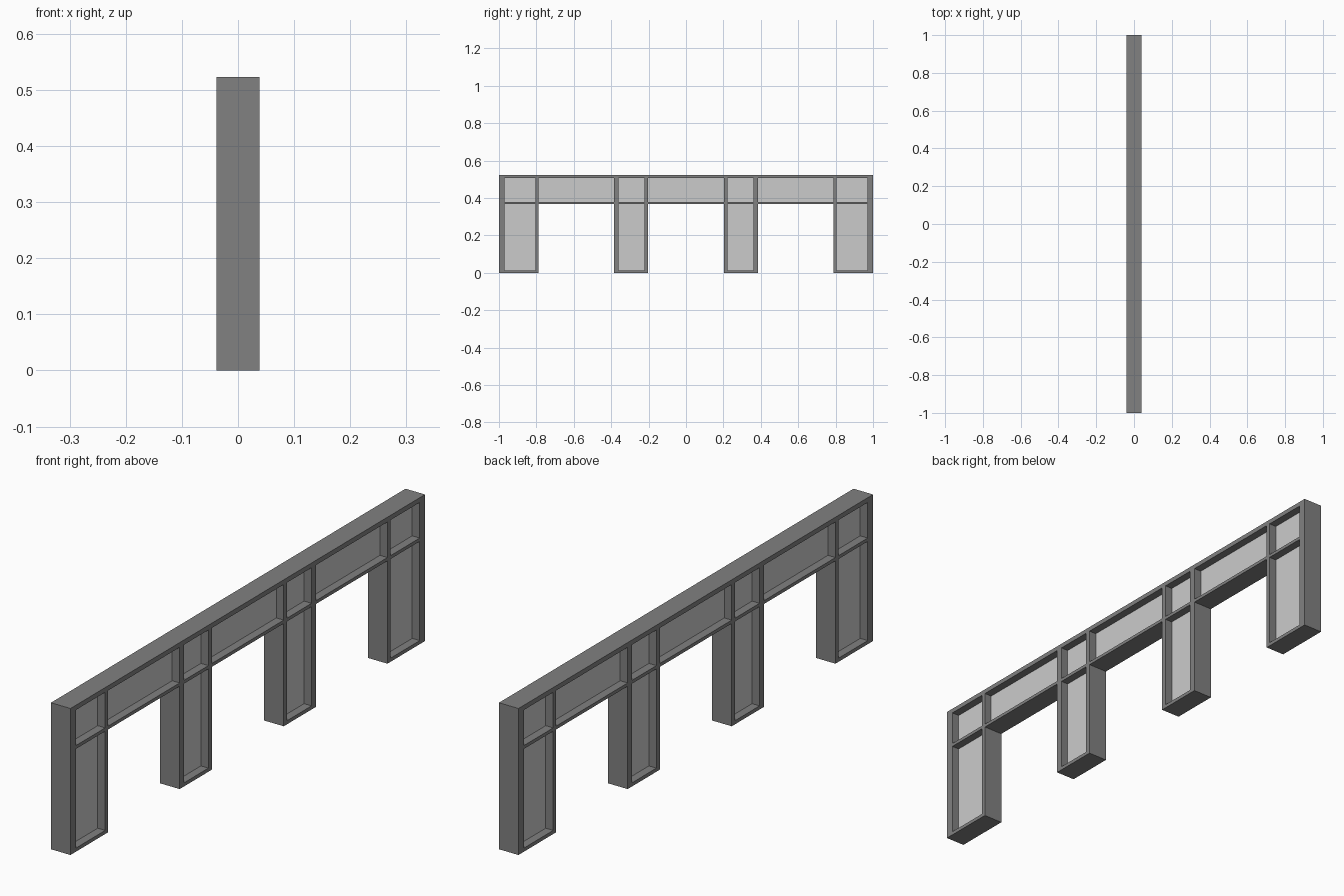
import bpy, bmesh

if "Cube" in bpy.data.objects:
    bpy.data.objects.remove(bpy.data.objects["Cube"])

DEPTH = 0.077         # frame thickness along x
PANEL_DEPTH = 0.018   # thin infill at mid depth

# Post edges along y (mirrored about the centre) and rail edges along z
half = [0.203, 0.222, 0.36, 0.384, 0.788, 0.804, 0.97, 1.0]
ys = [-y for y in reversed(half)] + half
zs = [0.0, 0.013, 0.367, 0.379, 0.506, 0.523]


def sheet(name, cells, thickness, color=None):
    """Flat cells in the x = 0 plane, thickened both ways."""
    bm = bmesh.new()
    for j, k in cells:
        y0, y1, z0, z1 = ys[j], ys[j + 1], zs[k], zs[k + 1]
        bm.faces.new([bm.verts.new((0, y, z)) for y, z in
                      ((y0, z0), (y1, z0), (y1, z1), (y0, z1))])
    bmesh.ops.remove_doubles(bm, verts=bm.verts, dist=1e-5)
    mesh = bpy.data.meshes.new(name)
    bm.to_mesh(mesh)
    bm.free()
    obj = bpy.data.objects.new(name, mesh)
    bpy.context.collection.objects.link(obj)
    mod = obj.modifiers.new("thickness", 'SOLIDIFY')
    mod.thickness = thickness
    mod.offset = 0
    if color:
        mat = bpy.data.materials.new(name + "_grey")
        mat.diffuse_color = color
        mat.use_nodes = True
        mat.node_tree.nodes["Principled BSDF"].inputs["Base Color"].default_value = mat.diffuse_color
        mesh.materials.append(mat)
    return obj


# Even columns are posts, even rows are rails; every other bay is open below
frame, beam_panels, leg_panels = [], [], []
for j in range(len(ys) - 1):
    for k in range(len(zs) - 1):
        if k < 2 and j % 4 == 3:
            continue
        if j % 2 == 0 or k % 2 == 0:
            frame.append((j, k))
        elif k == 3:
            beam_panels.append((j, k))
        else:
            leg_panels.append((j, k))

# Dark frame of posts and rails
sheet("frame", frame, DEPTH, (0.22, 0.22, 0.22, 1))

# Recessed infill panels
for i, c in enumerate(beam_panels):
    sheet(f"beam_panel_{i + 1}", [c], PANEL_DEPTH)
for i, c in enumerate(leg_panels):
    sheet(f"leg_panel_{i + 1}", [c], PANEL_DEPTH)
